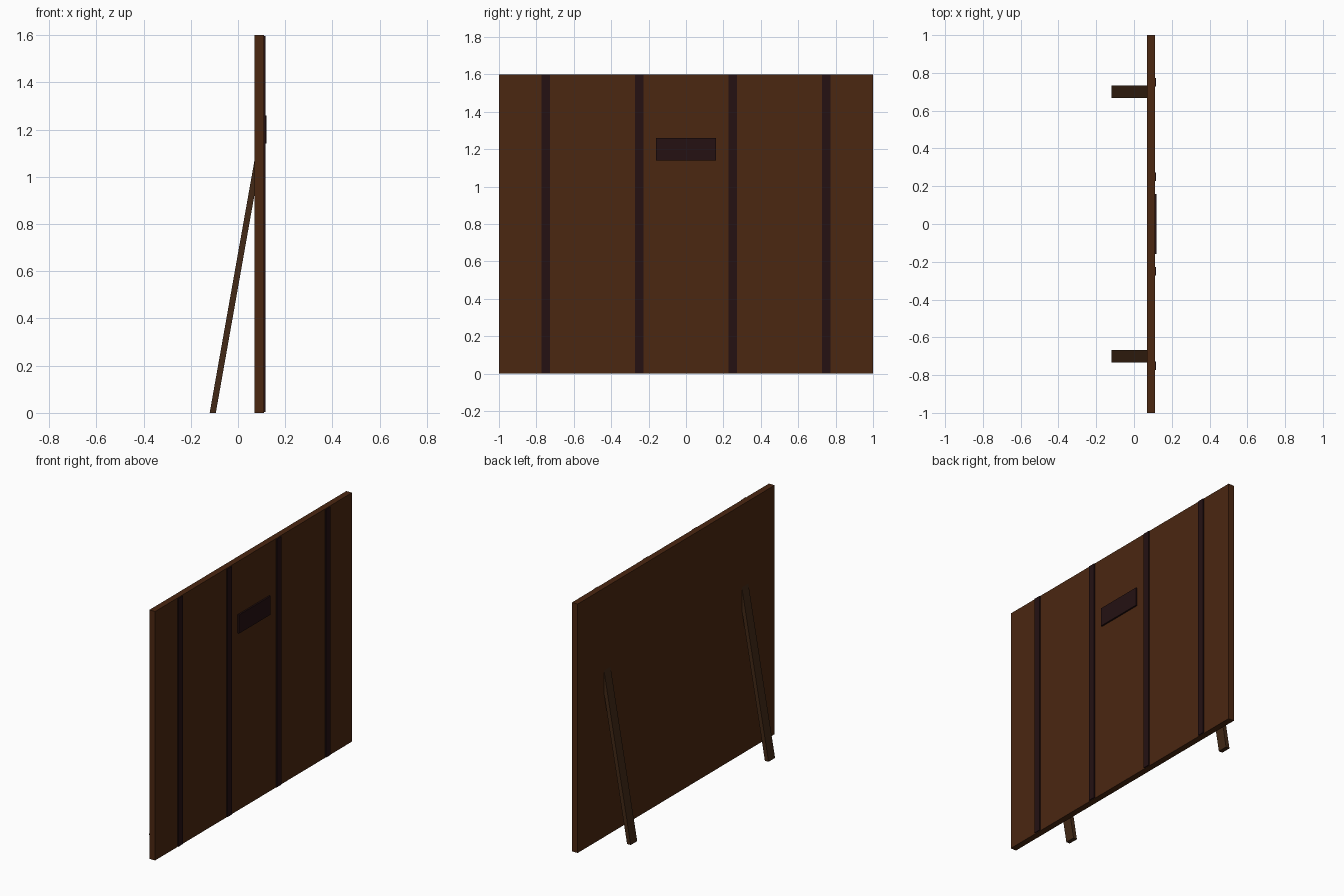
import bpy, bmesh

if "Cube" in bpy.data.objects:
    bpy.data.objects.remove(bpy.data.objects["Cube"])


def material(name, rgb):
    m = bpy.data.materials.new(name)
    m.diffuse_color = (*rgb, 1)
    m.use_nodes = True
    m.node_tree.nodes["Principled BSDF"].inputs["Base Color"].default_value = m.diffuse_color
    return m


BOARD = material("brown board", (0.070, 0.020, 0.0055))
TRIM = material("dark trim", (0.018, 0.0055, 0.0060))
LEG = material("brown prop wood", (0.055, 0.022, 0.0080))


def prism(name, profile, y0, y1, mat):
    """Extrude an x-z outline from y0 to y1."""
    bm = bmesh.new()
    face = bm.faces.new([bm.verts.new((x, y0, z)) for x, z in profile])
    ext = bmesh.ops.extrude_face_region(bm, geom=[face])
    moved = [v for v in ext["geom"] if isinstance(v, bmesh.types.BMVert)]
    bmesh.ops.translate(bm, verts=moved, vec=(0, y1 - y0, 0))
    bmesh.ops.recalc_face_normals(bm, faces=bm.faces)
    mesh = bpy.data.meshes.new(name)
    bm.to_mesh(mesh)
    bm.free()
    mesh.materials.append(mat)
    ob = bpy.data.objects.new(name, mesh)
    bpy.context.collection.objects.link(ob)
    return ob


def slab(name, x0, x1, y0, y1, z0, z1, mat):
    return prism(name, [(x0, z0), (x1, z0), (x1, z1), (x0, z1)], y0, y1, mat)


# Main board
slab("board", 0.07, 0.11, -1, 1, 0, 1.6, BOARD)

# Vertical battens on the face
for i, y in enumerate((-0.75, -0.25, 0.25, 0.75)):
    slab(f"batten_{i + 1}", 0.105, 0.117, y - 0.023, y + 0.023, 0.003, 1.597, TRIM)

# Blank plate
slab("plate", 0.105, 0.12, -0.16, 0.16, 1.14, 1.26, TRIM)

# Sloping props behind, ending inside the board
for side, y in (("left", -0.7), ("right", 0.7)):
    prism(f"prop_{side}", [(-0.12, 0), (-0.094, 0), (0.085, 1.01), (0.085, 1.155)],
          y - 0.033, y + 0.033, LEG)
